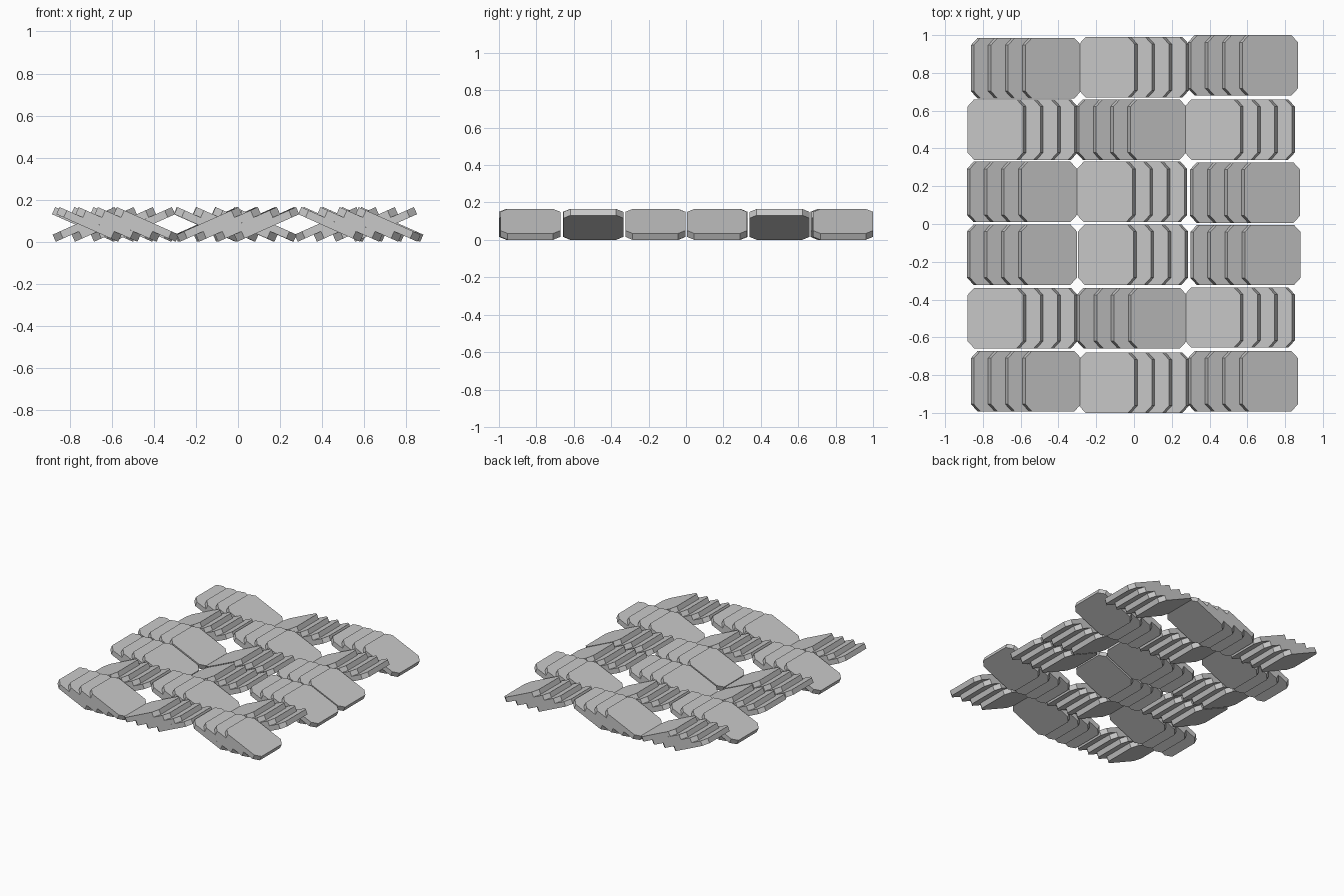
import bpy, bmesh, math
from mathutils import Matrix

if "Cube" in bpy.data.objects:
    bpy.data.objects.remove(bpy.data.objects["Cube"])

LENGTH, WIDTH, THICK, CORNER = 0.322, 0.32, 0.037, 0.038
TILT = math.radians(24)
STEP = 0.091          # spacing of neighbouring slabs in a stack
MID_Z = 0.083

grey = bpy.data.materials.new("stone_grey")
grey.use_nodes = True
colour = (0.58, 0.58, 0.58, 1)
grey.diffuse_color = colour
grey.node_tree.nodes["Principled BSDF"].inputs["Base Color"].default_value = colour


def slab_mesh():
    """Flat slab with four clipped corners."""
    bm = bmesh.new()
    bmesh.ops.create_cube(bm, size=1)
    bmesh.ops.scale(bm, vec=(LENGTH, WIDTH, THICK), verts=bm.verts)
    uprights = [e for e in bm.edges
                if abs(e.verts[0].co.z - e.verts[1].co.z) > THICK / 2]
    bmesh.ops.bevel(bm, geom=uprights, offset=CORNER, segments=1, affect='EDGES')
    mesh = bpy.data.meshes.new("slab")
    bm.to_mesh(mesh)
    bm.free()
    mesh.materials.append(grey)
    return mesh


slab = slab_mesh()


def stack(name, x, y, lean):
    """Four overlapping slabs; lean +1 slopes down to +x, -1 down to -x."""
    for i in range(4):
        ob = bpy.data.objects.new(f"{name}_slab_{i + 1}", slab)
        ob.matrix_world = (Matrix.Translation((x + (i - 1.5) * STEP, y, MID_Z))
                           @ Matrix.Rotation(lean * TILT, 4, 'Y'))
        bpy.context.collection.objects.link(ob)


# Rows from back to front: first lean, stack centres in x, stack centres in y
rows = [
    (1, (-0.572, 0.0, 0.577), (0.825, 0.83, 0.84)),
    (-1, (-0.59, -0.015, 0.56), (0.5, 0.5, 0.5)),
    (1, (-0.593, -0.01, 0.588), (0.17, 0.17, 0.166)),
    (1, (-0.593, -0.005, 0.59), (-0.162, -0.162, -0.164)),
    (-1, (-0.59, -0.012, 0.56), (-0.498, -0.498, -0.495)),
    (1, (-0.572, 0.0, 0.577), (-0.832, -0.84, -0.832)),
]
for r, (lean, xs, ys) in enumerate(rows, 1):
    for c, (x, y) in enumerate(zip(xs, ys)):
        stack(f"row_{r}_stack_{c + 1}", x, y, lean if c % 2 == 0 else -lean)
